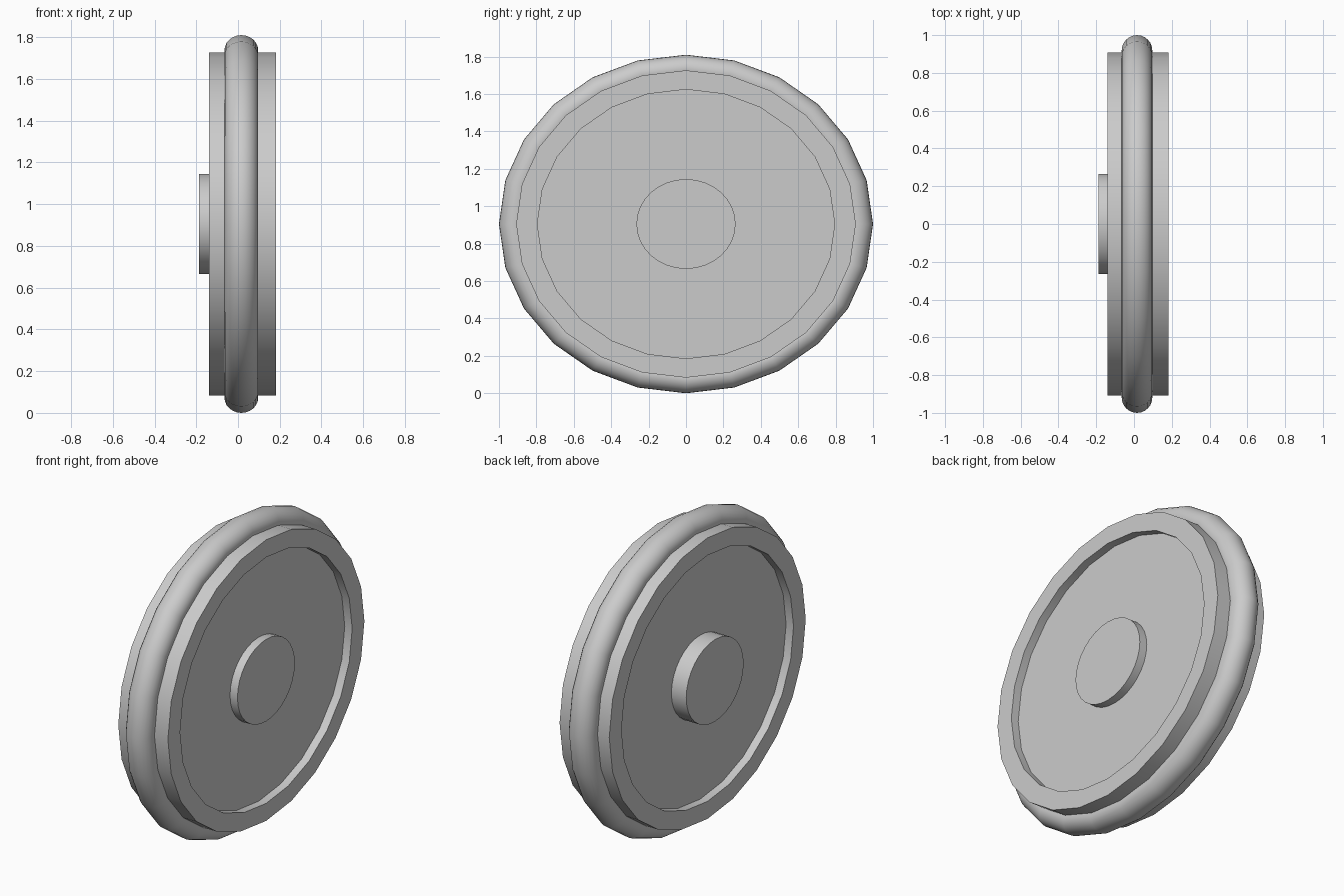
import bpy
import bmesh
from math import sin, cos, pi, radians

cube = bpy.data.objects.get("Cube")
if cube:
    bpy.data.objects.remove(cube, do_unlink=True)

CENTRE_Z = 0.905
SQUASH = 0.905      # the wheel is slightly flattened in height

grey = bpy.data.materials.new("plain grey")
grey.use_nodes = True
colour = (0.6, 0.6, 0.6, 1)
grey.diffuse_color = colour
grey.node_tree.nodes["Principled BSDF"].inputs["Base Color"].default_value = colour


def lathe(name, profile, sides, closed=False):
    """Turn a profile of (x, radius) points about the x axis."""
    bm = bmesh.new()
    rings = []
    for x, r in profile:
        angles = [2 * pi * i / sides for i in range(sides)]
        rings.append([bm.verts.new((x, r * cos(a), r * sin(a) * SQUASH)) for a in angles])
    pairs = list(zip(rings, rings[1:]))
    if closed:
        pairs.append((rings[-1], rings[0]))
    else:
        bm.faces.new(rings[0])
        bm.faces.new(rings[-1])
    for a, b in pairs:
        for i in range(sides):
            j = (i + 1) % sides
            bm.faces.new((a[i], a[j], b[j], b[i]))
    bmesh.ops.recalc_face_normals(bm, faces=bm.faces)
    mesh = bpy.data.meshes.new(name)
    bm.to_mesh(mesh)
    bm.free()
    mesh.materials.append(grey)
    obj = bpy.data.objects.new(name, mesh)
    obj.location.z = CENTRE_Z
    bpy.context.collection.objects.link(obj)
    bpy.ops.object.select_all(action="DESELECT")
    obj.select_set(True)
    bpy.context.view_layer.objects.active = obj
    bpy.ops.object.shade_smooth_by_angle(angle=radians(30))
    return obj


# Wheel disc with a raised lip and a shallow recess on both faces
LEFT, RIGHT, DEPTH = 0.182, -0.139, 0.048
LIP, RIM = 0.795, 0.908
lathe("wheel_disc", [
    (RIGHT + DEPTH, LIP), (RIGHT, LIP), (RIGHT, RIM),
    (LEFT, RIM), (LEFT, LIP), (LEFT - DEPTH, LIP)], 24)

# Rounded tyre around the rim
TUBE = 0.081
steps = 24
lathe("tyre", [(0.016 + TUBE * cos(2 * pi * k / steps),
                1 - TUBE + TUBE * sin(2 * pi * k / steps))
               for k in range(steps)], 24, closed=True)

# Hub running through the disc, longer on one side
lathe("hub", [(-0.187, 0.265), (LEFT, 0.265)], 32)
